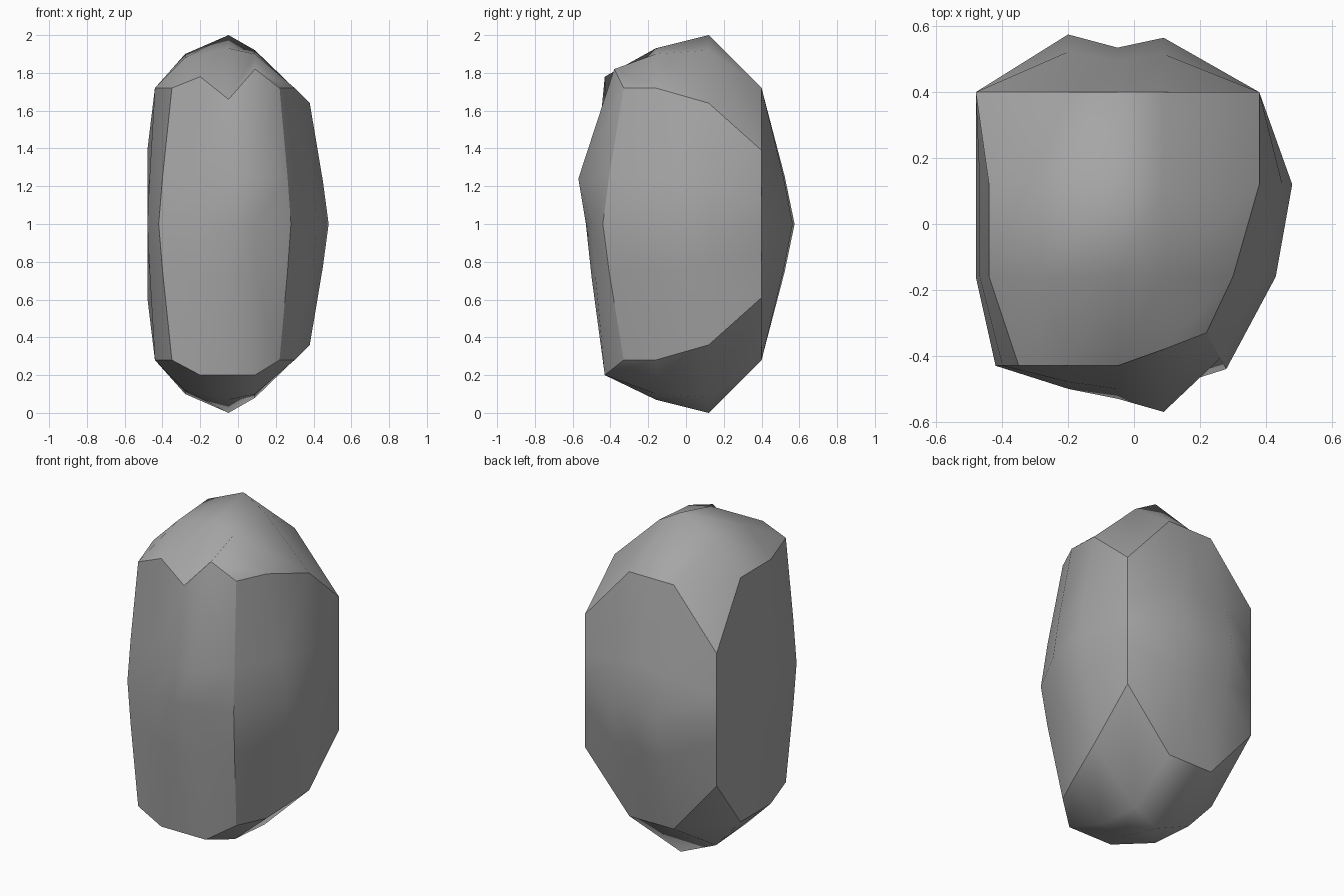
import bpy
import bmesh
from mathutils import Vector

default_cube = bpy.data.objects.get("Cube")
if default_cube:
    bpy.data.objects.remove(default_cube, do_unlink=True)

# Half the boulder's height; the waist sits at this level
HALF_HEIGHT = 1.0
SHOULDER_INSET = 0.3
SHOULDER_RISE = 0.35

# Outline at the waist, running from the back corner round to the start
waist_outline = [
    (.38, .4), (.09, .565), (-.05, .535), (-.2, .575),
    (-.48, .4), (-.48, .12), (-.48, -.16),
    (-.42, -.43), (-.2, -.5), (-.05, -.53), (.09, -.5),
    (.28, -.44), (.43, -.16), (.48, .12),
]

# Rim where the walls meet the cap: x, y and rise above the waist
rim_outline = [
    (.38, .4, .39), (.09, .4, .72), (-.05, .4, .72), (-.2, .4, .72),
    (-.48, .4, .39), (-.44, .12, .72), (-.44, -.16, .72),
    (-.35, -.43, .72), (-.2, -.43, .78), (-.05, -.43, .66), (.09, -.38, .82),
    (.22, -.33, .72), (.3, -.16, .72), (.38, .12, .64),
]

# Crown rows inside the rim, back row first
crown_rows = [
    [(.09, .12, .92), (-.05, .12, 1), (-.28, .12, .9)],
    [(.09, -.16, .9), (-.05, -.16, .93), (-.28, -.16, .88)],
]

CORNERS = (0, 4, 7, 11)
FRONT_RIM = range(8, 11)
SNOUT = 10


def flat_material(name, value):
    """One plain colour for viewport and render."""
    colour = (value, value, value, 1)
    material = bpy.data.materials.new(name)
    material.use_nodes = True
    material.diffuse_color = colour
    shader = material.node_tree.nodes["Principled BSDF"]
    shader.inputs["Base Color"].default_value = colour
    shader.inputs["Roughness"].default_value = 0.9
    return material


def add_point(bm, point, side):
    """Place a point above or below the waist."""
    x, y, rise = point
    return bm.verts.new((x, y, HALF_HEIGHT + side * rise))


def bridge(bm, lower, upper):
    """Wall of quads between two closed rings."""
    count = len(lower)
    for i in range(count):
        j = (i + 1) % count
        bm.faces.new((lower[i], lower[j], upper[j], upper[i]))


def fill_grid(bm, rows):
    """Quads between neighbouring rows of points."""
    for near, far in zip(rows, rows[1:]):
        for i in range(len(near) - 1):
            bm.faces.new((near[i], near[i + 1], far[i + 1], far[i]))


def mark_sharp(bm, first, second):
    edge = bm.edges.get((first, second))
    if edge:
        edge.smooth = False


def build_half(bm, waist, side):
    """Walls and cap on one side of the waist."""
    # Rim, with a level front lip on the underside
    rim_points = [Vector(point) for point in rim_outline]
    if side < 0:
        for i in FRONT_RIM:
            rim_points[i].y = -.43
            rim_points[i].z = .8

    # Shoulder ring lies part way from the waist to the rim
    shoulder_points = []
    for low, high in zip(waist_outline, rim_points):
        flat = Vector(low).lerp(high.xy, SHOULDER_INSET)
        shoulder_points.append(Vector((flat.x, flat.y, high.z * SHOULDER_RISE)))
    if side > 0:
        # Jutting lump on the upper front
        shoulder_points[SNOUT] = Vector((.09, -.57, .24))

    shoulder = [add_point(bm, point, side) for point in shoulder_points]
    rim = [add_point(bm, point, side) for point in rim_points]
    bridge(bm, waist, shoulder)
    bridge(bm, shoulder, rim)

    # Cap: back rim edge, two crown rows, front rim edge
    crown = [[add_point(bm, point, side) for point in row] for row in crown_rows]
    back, before_front = CORNERS[1], CORNERS[2]
    rows = [
        rim[:back + 1],
        [rim[-1], *crown[0], rim[back + 1]],
        [rim[-2], *crown[1], rim[back + 2]],
        rim[before_front:CORNERS[3] + 1][::-1],
    ]
    fill_grid(bm, rows)

    # Crisp ridges along the rim and the four corners
    for first, second in zip(rim, rim[1:] + rim[:1]):
        mark_sharp(bm, first, second)
    for i in CORNERS:
        mark_sharp(bm, waist[i], shoulder[i])
        mark_sharp(bm, shoulder[i], rim[i])


# Boulder: both halves share the waist ring
bm = bmesh.new()
waist = [add_point(bm, (x, y, 0), 1) for x, y in waist_outline]
for side in (1, -1):
    build_half(bm, waist, side)
bmesh.ops.recalc_face_normals(bm, faces=bm.faces)
for face in bm.faces:
    face.smooth = True

mesh = bpy.data.meshes.new("boulder")
bm.to_mesh(mesh)
bm.free()
mesh.materials.append(flat_material("stone grey", 0.38))
boulder = bpy.data.objects.new("boulder", mesh)
bpy.context.scene.collection.objects.link(boulder)
